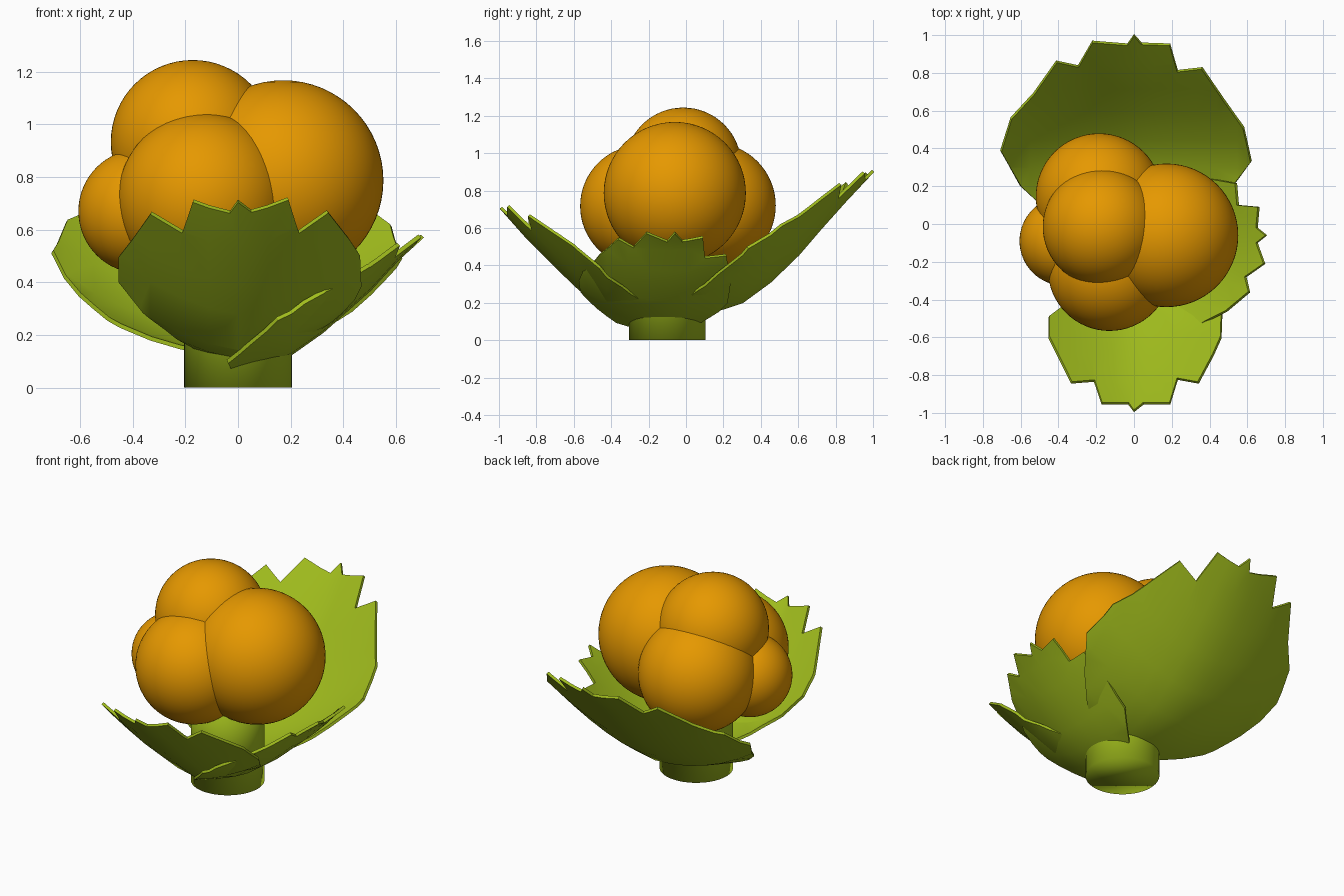
import bpy, bmesh, math
from mathutils import Vector

if "Cube" in bpy.data.objects:
    bpy.data.objects.remove(bpy.data.objects["Cube"])


def material(name, rgb):
    m = bpy.data.materials.new(name)
    m.diffuse_color = (*rgb, 1)
    m.use_nodes = True
    m.node_tree.nodes["Principled BSDF"].inputs["Base Color"].default_value = m.diffuse_color
    return m


orange = material("orange", (0.79, 0.315, 0.0))
green = material("leaf green", (0.35, 0.50, 0.012))


def smooth(ob, angle):
    bpy.ops.object.select_all(action='DESELECT')
    ob.select_set(True)
    bpy.context.view_layer.objects.active = ob
    bpy.ops.object.shade_smooth_by_angle(angle=math.radians(angle))


# Round florets of the head
florets = {
    "top_floret": ((-0.172, -0.015, 0.933), 0.311),
    "right_floret": ((0.172, -0.06, 0.787), 0.38),
    "front_floret": ((-0.13, -0.24, 0.717), 0.326),
    "back_floret": ((-0.185, 0.145, 0.72), 0.335),
    "left_floret": ((-0.37, -0.09, 0.67), 0.236),
}
for name, (loc, r) in florets.items():
    bpy.ops.mesh.primitive_uv_sphere_add(segments=64, ring_count=32, radius=r, location=loc)
    ob = bpy.context.object
    ob.name = name
    ob.data.materials.append(orange)
    smooth(ob, 60)

# Stem, shaded softly over its rims
bpy.ops.mesh.primitive_cylinder_add(vertices=48, radius=0.205, depth=0.6, location=(0, -0.1, 0.3))
stem = bpy.context.object
stem.name = "stem"
stem.data.materials.append(green)
smooth(stem, 120)


def interp(table, d):
    if d <= table[0][0]:
        return table[0][1]
    for (a, za), (b, zb) in zip(table, table[1:]):
        if d <= b:
            return za + (zb - za) * (d - a) / (b - a)
    return table[-1][1]


def leaf(name, outline, direction, mid, cups, ridge):
    """Flat toothed outline, cut into a grid, then cupped along its direction.
    cups: (height, power) of the lift on the negative and positive side."""
    along = Vector((*direction, 0))
    side = Vector((-direction[1], direction[0], 0))
    bm = bmesh.new()
    bm.faces.new([bm.verts.new((x, y, 0)) for x, y in outline])

    def cut(co, no):
        bmesh.ops.bisect_plane(bm, geom=bm.verts[:] + bm.edges[:] + bm.faces[:],
                               plane_co=co, plane_no=no, dist=1e-4)
    for d, _ in ridge[1:-1]:
        cut(along * d, along)
    for i in range(-6, 7):
        cut(side * (i * 0.11 + mid), side)
    bmesh.ops.triangulate(bm, faces=bm.faces[:])
    for v in bm.verts:
        s = v.co.dot(side) - mid
        height, power = cups[s > 0]
        v.co.z = interp(ridge, v.co.dot(along)) + height * abs(s) ** power
    bmesh.ops.recalc_face_normals(bm, faces=bm.faces[:])
    me = bpy.data.meshes.new(name)
    bm.to_mesh(me)
    bm.free()
    me.materials.append(green)
    ob = bpy.data.objects.new(name, me)
    bpy.context.collection.objects.link(ob)
    mod = ob.modifiers.new("thickness", 'SOLIDIFY')
    mod.thickness = 0.016
    mod.offset = 0
    bpy.context.view_layer.objects.active = ob
    bpy.ops.object.modifier_apply(modifier=mod.name)
    smooth(ob, 25)


# Large back leaf
leaf("back_leaf", [
    (0, 1.0), (0.04, 0.955), (0.19, 0.95), (0.23, 0.81), (0.36, 0.825), (0.48, 0.65),
    (0.58, 0.51), (0.62, 0.33), (0.5, 0.17), (0.38, 0.05), (0.2, -0.07), (-0.18, -0.03),
    (-0.45, 0.06), (-0.6, 0.2), (-0.705, 0.385), (-0.65, 0.56), (-0.53, 0.69),
    (-0.41, 0.86), (-0.295, 0.835), (-0.22, 0.965), (-0.035, 0.95)],
    (0, 1), 0, ((0.55, 1.5), (0.5, 2)),
    [(0, 0.13), (0.1, 0.14), (0.3, 0.205), (0.45, 0.315), (0.6, 0.46), (0.72, 0.6),
     (0.85, 0.745), (1.0, 0.905)])

# Front leaf
leaf("front_leaf", [
    (0, -0.99), (0.05, -0.95), (0.19, -0.95), (0.23, -0.82), (0.34, -0.84), (0.42, -0.69),
    (0.46, -0.6), (0.465, -0.46), (0.39, -0.34), (0.3, -0.24), (0.15, -0.17), (-0.15, -0.2),
    (-0.27, -0.35), (-0.37, -0.43), (-0.45, -0.49), (-0.45, -0.6), (-0.39, -0.72),
    (-0.33, -0.84), (-0.21, -0.83), (-0.17, -0.95), (-0.03, -0.95)],
    (0, -1), 0, ((0.65, 1.5), (0.65, 1.5)),
    [(0.2, 0.11), (0.3, 0.12), (0.42, 0.15), (0.58, 0.285), (0.7, 0.4), (0.84, 0.54),
     (1.0, 0.72)])

# Small right leaf
leaf("right_leaf", [
    (0.70, -0.06), (0.65, -0.1), (0.69, -0.21), (0.59, -0.28), (0.61, -0.36), (0.49, -0.46),
    (0.38, -0.515), (0.33, -0.55), (0.25, -0.57), (0.15, -0.56), (0.05, -0.47), (-0.04, -0.37),
    (0.0, -0.12), (0.1, 0.08), (0.25, 0.22), (0.4, 0.24), (0.54, 0.215), (0.55, 0.1),
    (0.66, 0.09), (0.65, -0.02)],
    (1, 0), -0.09, ((0.69, 2), (0.4, 2)),
    [(-0.04, 0.045), (0.1, 0.09), (0.2, 0.13), (0.32, 0.215), (0.5, 0.375), (0.6, 0.485),
     (0.7, 0.575)])
